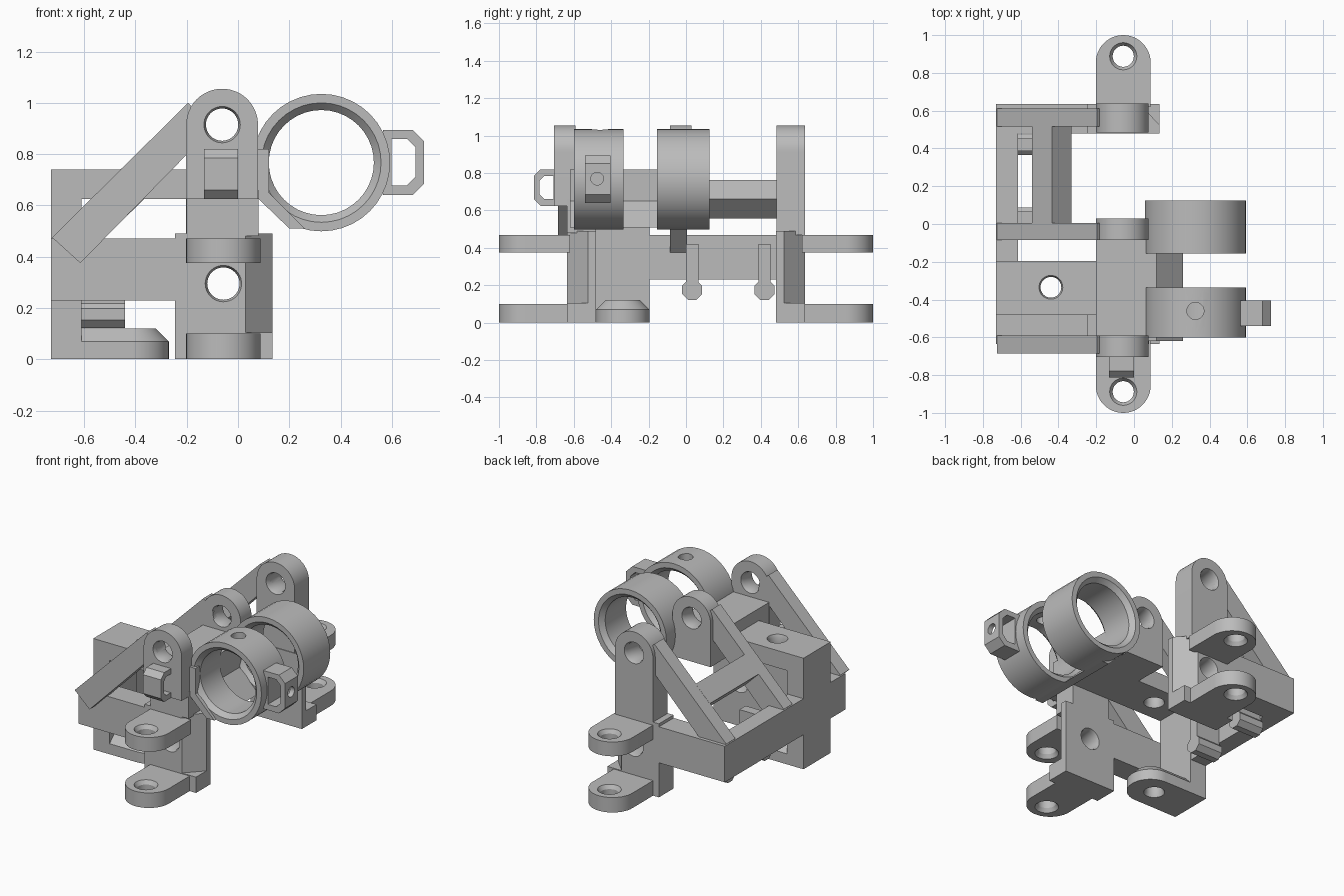
import bpy, bmesh, math

if "Cube" in bpy.data.objects:
    bpy.data.objects.remove(bpy.data.objects["Cube"], do_unlink=True)

grey = bpy.data.materials.new("plain_grey")
grey.use_nodes = True
grey.diffuse_color = (0.5, 0.5, 0.5, 1)
grey.node_tree.nodes["Principled BSDF"].inputs["Base Color"].default_value = (0.5, 0.5, 0.5, 1)


def place(axis, t, u, v):
    """Point at depth t along axis, with u, v in the plane across it."""
    return {"X": (t, u, v), "Y": (u, t, v), "Z": (u, v, t)}[axis]


def skin(name, axis, sections):
    """Closed solid through matching cross-sections [(depth, points)]."""
    bm = bmesh.new()
    rings = [[bm.verts.new(place(axis, t, u, v)) for u, v in pts] for t, pts in sections]
    for a, b in zip(rings, rings[1:]):
        for i in range(len(a)):
            j = (i + 1) % len(a)
            bm.faces.new((a[i], a[j], b[j], b[i]))
    bm.faces.new(rings[0])
    bm.faces.new(rings[-1])
    bmesh.ops.recalc_face_normals(bm, faces=bm.faces)
    mesh = bpy.data.meshes.new(name)
    bm.to_mesh(mesh)
    bm.free()
    mesh.materials.append(grey)
    obj = bpy.data.objects.new(name, mesh)
    bpy.context.collection.objects.link(obj)
    return obj


def prism(name, axis, a, b, pts):
    return skin(name, axis, [(a, pts), (b, pts)])


def box(name, x, y, z):
    return prism(name, "Z", *z, [(x[0], y[0]), (x[1], y[0]), (x[1], y[1]), (x[0], y[1])])


def arc(cu, cv, r, start=0.0, sweep=2 * math.pi, n=40):
    steps = n if sweep > 6 else n + 1
    return [(cu + r * math.cos(start + sweep * i / n), cv + r * math.sin(start + sweep * i / n))
            for i in range(steps)]


def lathe(name, axis, centre, profile):
    return skin(name, axis, [(t, arc(*centre, r)) for t, r in profile])


def cut(obj, cutter):
    cutter.hide_render = True
    mod = obj.modifiers.new("cut", "BOOLEAN")
    mod.operation, mod.solver, mod.object = "DIFFERENCE", "EXACT", cutter
    bpy.context.view_layer.objects.active = obj
    bpy.ops.object.modifier_apply(modifier=mod.name)
    bpy.data.objects.remove(cutter, do_unlink=True)


def drill(obj, axis, centre, a, b, r, flare=0.0, depth=0.02):
    """Round hole from a to b, widened at both mouths by flare."""
    e = 0.02
    profile = [(a - e, r + flare), (a, r + flare), (a + depth, r),
               (b - depth, r), (b, r + flare), (b + e, r + flare)]
    cut(obj, lathe("hole_cutter", axis, centre, profile))


MID = -0.057  # x of the hinge line

# Hinge blocks and lugs, front and back
for side, s in (("front", -1), ("back", 1)):
    box(side + "_block_base", (-0.245, 0.135), sorted((s * 0.48, s * 0.635)), (0, 0.105))
    block = prism(side + "_block", "Z", 0.1, 0.49,
                  [(-0.245, s * 0.48), (0.135, s * 0.48), (0.135, s * 0.525),
                   (0.03, s * 0.635), (-0.245, s * 0.635)])
    ya, yb = sorted((s * 0.48, s * 0.635))
    drill(block, "Y", (MID, 0.295), ya, yb, 0.063, 0.008)
    for level, z0, z1 in (("lower", 0, 0.1), ("upper", 0.375, 0.47)):
        tip = arc(MID, s * 0.855, 0.145, 0 if s > 0 else math.pi, math.pi, 24)
        lug = prism(f"{side}_{level}_lug", "Z", z0, z1,
                    tip + [(MID - s * 0.145, s * 0.62), (MID + s * 0.145, s * 0.62)])
        drill(lug, "Z", (MID, s * 0.888), z0, z1, 0.056, 0.016, 0.025)
    # Side arm reaching to the long rail
    box(side + "_arm", (-0.73, -0.2), (ya, yb), (0.23, 0.47))

box("front_upright", (-0.2, 0.08), (-0.635, -0.48), (0.48, 0.66))
box("long_rail", (-0.73, -0.615), (-0.49, 0.49), (0.23, 0.47))

# Rounded towers with diagonal braces
TOWERS = (("front", -0.705, -0.59, 0.625, -0.685, -0.59),
          ("middle", -0.085, 0.03, 0.625, -0.085, 0.005),
          ("back", 0.485, 0.637, 0.47, 0.515, 0.612))
for name, y0, y1, bottom, b0, b1 in TOWERS:
    brace = prism(name + "_brace", "Y", b0, b1,
                  [(-0.725, 0.475), (-0.615, 0.375), (-0.1, 0.9), (-0.195, 1.0)])
    drill(brace, "Y", (-0.062, 0.915), b0, b1, 0.063)
    tower = prism(name + "_tower", "Y", y0, y1,
                  arc(-0.062, 0.915, 0.14, 0, math.pi, 24) + [(-0.202, bottom), (0.078, bottom)])
    drill(tower, "Y", (-0.062, 0.915), y0, y1, 0.063, 0.008)

# Square bar set on its corner between middle and back braces
prism("cross_bar", "Y", 0.0, 0.52, [(-0.54, 0.66), (-0.435, 0.557), (-0.33, 0.66), (-0.435, 0.763)])

# C-shaped bracket: wall, top plate, rounded foot
box("bracket_wall", (-0.73, -0.61), (-0.482, -0.195), (0, 0.74))
plate = box("bracket_plate", (-0.62, -0.19), (-0.482, -0.195), (0.625, 0.74))
drill(plate, "Z", (-0.44, -0.335), 0.625, 0.74, 0.055, 0.008)


def foot_outline(r):
    return arc(-0.413, -0.338, r, -math.pi / 2, math.pi, 24) + [(-0.62, -0.338 + r), (-0.62, -0.338 - r)]


foot = skin("bracket_foot", "Z", [(0, foot_outline(0.143)), (0.07, foot_outline(0.143)),
                                  (0.12, foot_outline(0.093))])
drill(foot, "Z", (-0.44, -0.335), 0, 0.12, 0.055, 0.008)
box("centre_block", (-0.2, 0.1), (-0.6, -0.08), (0.625, 0.82))

# Hanging pegs under the rail
for name, y in (("front_peg", 0.033), ("back_peg", 0.42)):
    box(name + "_stem", (-0.62, -0.44), (y - 0.033, y + 0.033), (0.17, 0.42))
    prism(name + "_bulb", "X", -0.62, -0.44, arc(y, 0.175, 0.058, math.pi / 8, n=8))

# Ring holder and the two tube rings
RING = (0.325, 0.767)
holder = prism("ring_holder", "Y", -0.62, 0.0,
               [(0.07, 0.82), (0.12, 0.82), (0.12, 0.65), (0.26, 0.51), (0.2, 0.51), (0.07, 0.635)])
drill(holder, "Y", RING, -0.7, 0.2, 0.205)
for name, y0, y1 in (("front_ring", -0.6, -0.335), ("back_ring", -0.155, 0.125)):
    ring = lathe(name, "Y", RING, [(y0, 0.268), (y1, 0.268)])
    drill(ring, "Y", RING, y0, y1, 0.205, 0.028, 0.03)
    if name == "front_ring":
        drill(ring, "Z", (0.325, -0.46), 0.9, 1.1, 0.045)


def clip_outline(root, tip, z0, z1, c):
    """Half-octagon loop running from root out to tip."""
    k = c if tip > root else -c
    return [(root, z0), (tip - k, z0), (tip, z0 + c), (tip, z1 - c), (tip - k, z1), (root, z1)]


# Strap loops on the front ring and the front tower
loop = prism("ring_strap_loop", "Y", -0.54, -0.405, clip_outline(0.565, 0.725, 0.64, 0.895, 0.045))
cut(loop, prism("loop_cutter", "Y", -0.6, -0.3, clip_outline(0.598, 0.692, 0.678, 0.86, 0.033)))
drill(loop, "X", (-0.475, 0.77), 0.64, 0.8, 0.034)
drill(loop, "Y", RING, -0.6, -0.3, 0.25)
loop = prism("tower_strap_loop", "X", -0.132, 0.0, clip_outline(-0.69, -0.812, 0.625, 0.82, 0.035))
cut(loop, prism("loop_cutter", "X", -0.2, 0.1, clip_outline(-0.708, -0.782, 0.66, 0.785, 0.025)))

# Smooth the round walls, keep edges crisp
for obj in bpy.context.scene.objects:
    if obj.type == "MESH":
        bpy.ops.object.select_all(action="DESELECT")
        obj.select_set(True)
        bpy.context.view_layer.objects.active = obj
        bpy.ops.object.shade_smooth_by_angle(angle=math.radians(25))
